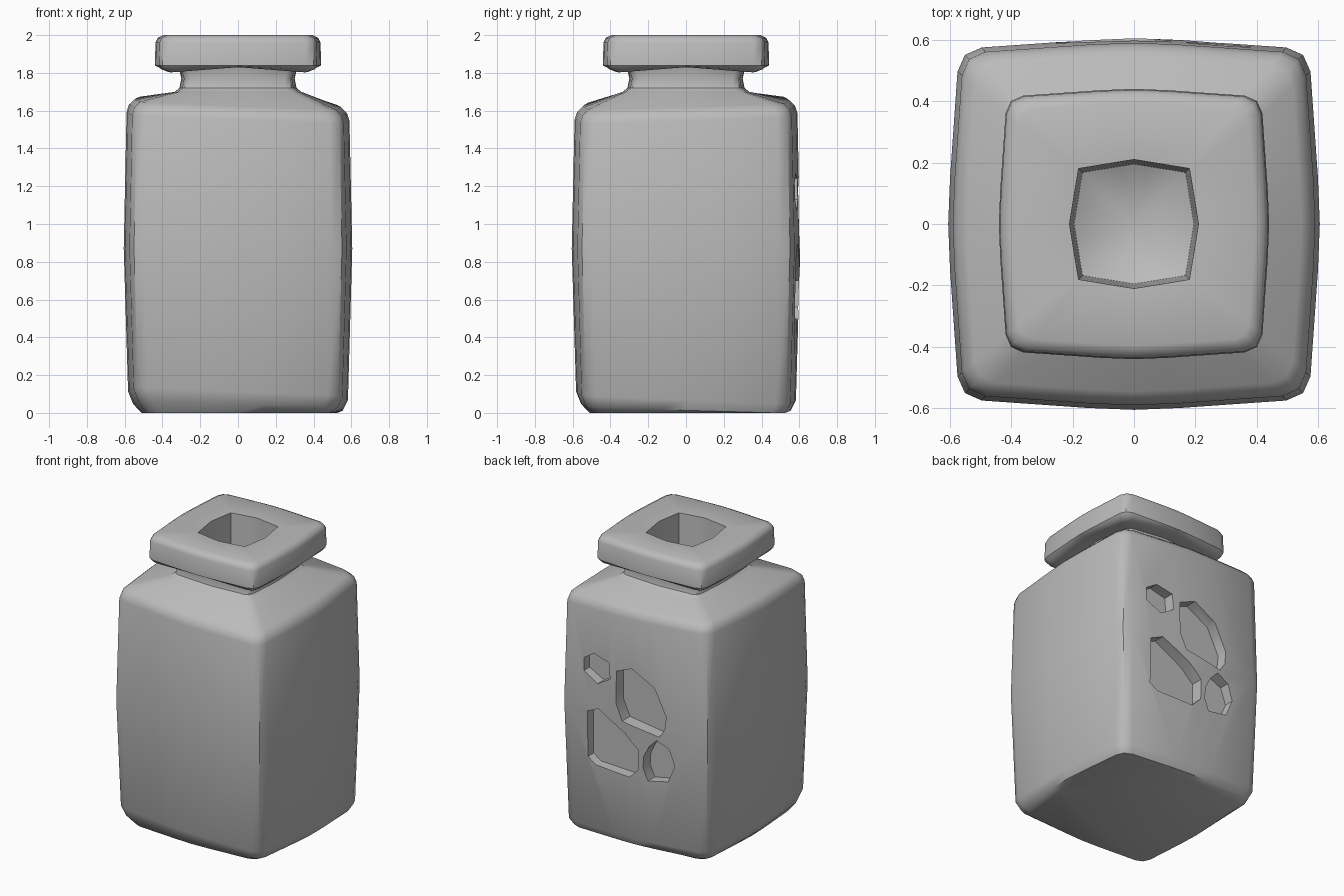
import bpy, bmesh
from math import radians

cube = bpy.data.objects.get("Cube")
if cube:
    bpy.data.objects.remove(cube, do_unlink=True)

# Single clay colour
clay = bpy.data.materials.new("grey_clay")
clay.use_nodes = True
GREY = (0.5, 0.5, 0.5, 1)
clay.diffuse_color = GREY
clay.node_tree.nodes["Principled BSDF"].inputs["Base Color"].default_value = GREY

SOFT = [(1, 0), (0.99, 0.25), (0.95, 0.82), (0.91, 0.91), (0.82, 0.95), (0.25, 0.99)]
CRISP = [(1, 0), (0.96, 0.25), (0.86, 0.86), (0.86, 0.86), (0.86, 0.86), (0.25, 0.96)]


def ring(bm, shape, r, z, tilt_x=0, tilt_y=0, lift=0):
    """Bowed square loop, with a slight tilt and raised side middles."""
    verts = []
    for turn in range(4):
        for x, y in shape:
            rise = lift * (1 - min(abs(x), abs(y)))
            for _ in range(turn):
                x, y = -y, x
            verts.append(bm.verts.new((x * r, y * r, z + tilt_x * x * r + tilt_y * y * r + rise)))
    return verts


def mesh_object(name, bm):
    bmesh.ops.recalc_face_normals(bm, faces=bm.faces)
    mesh = bpy.data.meshes.new(name)
    bm.to_mesh(mesh)
    bm.free()
    mesh.materials.append(clay)
    obj = bpy.data.objects.new(name, mesh)
    bpy.context.collection.objects.link(obj)
    return obj


# Bottle: body, shoulder, neck, thick lip and the well inside, bottom to top
PROFILE = [
    (SOFT, 0.51, 0.0), (SOFT, 0.555, 0.03, -0.03, -0.03), (SOFT, 0.582, 0.09, -0.04, -0.04),
    (SOFT, 0.605, 0.87), (SOFT, 0.59, 1.57, -0.04, 0.03), (SOFT, 0.577, 1.61, -0.04, 0.03),
    (SOFT, 0.545, 1.64, -0.04, 0.03), (SOFT, 0.335, 1.7), (SOFT, 0.31, 1.72),
    (SOFT, 0.3, 1.77), (SOFT, 0.315, 1.81, 0, 0, 0.02), (SOFT, 0.39, 1.8, 0, 0, 0.03),
    (SOFT, 0.425, 1.815, 0, 0, 0.02), (SOFT, 0.44, 1.84), (SOFT, 0.437, 1.96),
    (SOFT, 0.425, 1.985), (SOFT, 0.395, 2.0), (CRISP, 0.21, 1.99), (CRISP, 0.195, 1.6),
]
bm = bmesh.new()
rings = [ring(bm, *row) for row in PROFILE]
for low, high in zip(rings, rings[1:]):
    for i in range(len(low)):
        j = (i + 1) % len(low)
        bm.faces.new((low[i], low[j], high[j], high[i]))
bm.faces.new(rings[0][::-1])
well = bm.verts.new((0, 0, 1.5))
for a, b in zip(rings[-1], rings[-1][1:] + rings[-1][:1]):
    bm.faces.new((a, b, well))
bmesh.ops.remove_doubles(bm, verts=bm.verts, dist=0.0005)
bottle = mesh_object("bottle", bm)

# Four pebble-shaped recesses in the back, as x, z outlines
RECESSES = [
    [(.38, 1.22), (.30, 1.27), (.18, 1.24), (.17, 1.13), (.27, 1.07), (.38, 1.13)],
    [(.12, 1.2), (0, 1.25), (-.17, 1.16), (-.26, .98), (-.25, .89), (-.21, .83), (.07, .87), (.12, .98)],
    [(.35, .86), (.26, .9), (.05, .79), (-.05, .7), (-.05, .56), (.02, .49), (.29, .5), (.35, .54)],
    [(-.13, .74), (-.19, .8), (-.28, .76), (-.32, .65), (-.27, .53), (-.12, .5), (-.085, .58), (-.09, .66)],
]
bm = bmesh.new()
for outline in RECESSES:
    floor = bm.faces.new([bm.verts.new((x, 0.515, z)) for x, z in outline])
    out = bmesh.ops.extrude_face_region(bm, geom=[floor], use_keep_orig=True)
    moved = [v for v in out["geom"] if isinstance(v, bmesh.types.BMVert)]
    bmesh.ops.translate(bm, verts=moved, vec=(0, 0.2, 0))
cutter = mesh_object("recess_cutter", bm)
cutter.hide_render = True

cut = bottle.modifiers.new("recesses", "BOOLEAN")
cut.operation, cut.solver, cut.object = "DIFFERENCE", "EXACT", cutter
bpy.ops.object.select_all(action="DESELECT")
bottle.select_set(True)
bpy.context.view_layer.objects.active = bottle
bpy.ops.object.modifier_apply(modifier=cut.name)
bpy.data.objects.remove(cutter, do_unlink=True)
bpy.ops.object.shade_smooth_by_angle(angle=radians(40))
